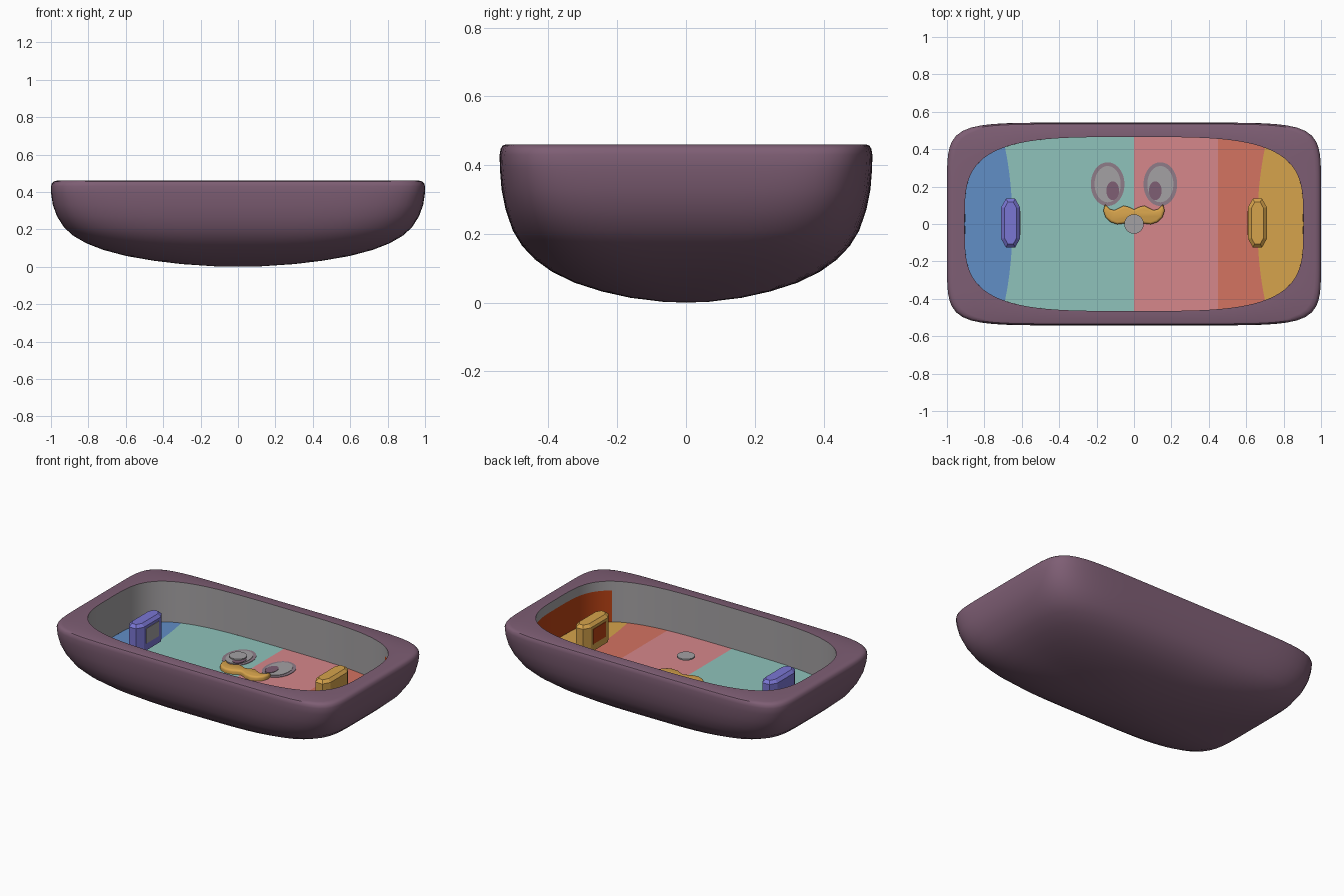
import bpy, bmesh, math

if "Cube" in bpy.data.objects:
    bpy.data.objects.remove(bpy.data.objects["Cube"])


def material(name, r, g, b):
    m = bpy.data.materials.new(name)
    lin = [((c / 255 + 0.055) / 1.055) ** 2.4 for c in (r, g, b)]
    m.diffuse_color = (*lin, 1)
    m.use_nodes = True
    m.node_tree.nodes["Principled BSDF"].inputs["Base Color"].default_value = m.diffuse_color
    return m


PURPLE = material("plum", 126, 94, 116)
TEAL = material("teal", 143, 194, 187)
PINK = material("pink", 214, 135, 139)
RED = material("coral red", 211, 115, 97)
GOLD = material("gold", 214, 163, 76)
BLUE = material("blue", 97, 142, 198)
VIOLET = material("violet", 122, 118, 212)
GRAY = material("light gray", 164, 161, 163)
ORANGE = material("burnt orange", 186, 66, 20)
RING = material("gray plum", 142, 124, 136)

FLOOR_Z = 0.20
TOP_Z = 0.46
A, B, N = 0.905, 0.465, 3.7      # opening outline


def finish(name, bm, mats, angle=35):
    me = bpy.data.meshes.new(name)
    bm.to_mesh(me)
    bm.free()
    ob = bpy.data.objects.new(name, me)
    bpy.context.collection.objects.link(ob)
    for m in mats:
        me.materials.append(m)
    bpy.ops.object.select_all(action='DESELECT')
    ob.select_set(True)
    bpy.context.view_layer.objects.active = ob
    bpy.ops.object.shade_smooth_by_angle(angle=math.radians(angle))
    return ob


def outline(bm, a, b, n, z, segs=144):
    """Superellipse ring, counterclockwise."""
    ring = []
    for i in range(segs):
        t = 2 * math.pi * i / segs
        c, s = math.cos(t), math.sin(t)
        r = (abs(c) ** n + abs(s) ** n) ** (-1 / n)
        ring.append(bm.verts.new((a * r * c, b * r * s, z)))
    return ring


def loft(bm, rings):
    for lo, hi in zip(rings, rings[1:]):
        k = len(lo)
        for i in range(k):
            j = (i + 1) % k
            bm.faces.new((lo[i], lo[j], hi[j], hi[i]))


# Outer tub: domed underside, rounded edge, flat rim
bm = bmesh.new()
profile = [(0.12, 2.2, 0.002), (0.30, 2.4, 0.014), (0.45, 2.7, 0.032),
           (0.60, 3.1, 0.058), (0.72, 3.6, 0.09), (0.81, 4.2, 0.125),
           (0.88, 4.9, 0.165), (0.93, 5.6, 0.21), (0.968, 6.3, 0.27),
           (0.99, 7.0, 0.33), (0.999, 7.6, 0.39), (1.0, 8.0, 0.43),
           (0.995, 8.0, 0.447), (0.985, 8.0, 0.456), (0.968, 7.8, TOP_Z)]
rings = [outline(bm, s, 0.542 * s, n, z) for s, n, z in profile]
rings.append(outline(bm, A, B, N, TOP_Z))
loft(bm, rings)
tip = bm.verts.new((0, 0, 0))
first = rings[0]
for i in range(len(first)):
    bm.faces.new((first[(i + 1) % len(first)], first[i], tip))
finish("tub_shell", bm, [PURPLE])

# Inner wall, with an orange band on the +x end
bm = bmesh.new()
loft(bm, [outline(bm, A, B, N, z) for z in (TOP_Z, 0.40, FLOOR_Z)])
for f in bm.faces:
    c = f.calc_center_median()
    f.material_index = int(c.x > 0.78 and c.z < 0.40)
finish("inner_wall", bm, [GRAY, ORANGE])

# Floor in coloured bands with slightly bowed borders
bm = bmesh.new()
borders = [(-A, 0), (-0.65, -1), (0, 0), (0.45, 0), (0.66, 1), (A, 0)]
ROWS, COLS = 16, 16
for k, ((x0, b0), (x1, b1)) in enumerate(zip(borders, borders[1:])):
    grid = []
    for i in range(COLS + 1):
        f = i / COLS
        # cluster columns towards the rounded ends
        if k == 0:
            f = f * f
        elif k == 4:
            f = 1 - (1 - f) ** 2
        col = []
        for j in range(ROWS + 1):
            v = 2 * j / ROWS - 1
            x = x0 + (x1 - x0) * f + 0.04 * v * v * (b0 + (b1 - b0) * f)
            h = B * max(0, 1 - abs(x / A) ** N) ** (1 / N)
            col.append(bm.verts.new((x, v * h, FLOOR_Z)))
        grid.append(col)
    for i in range(COLS):
        for j in range(ROWS):
            bm.faces.new((grid[i][j], grid[i + 1][j], grid[i + 1][j + 1],
                          grid[i][j + 1])).material_index = k
bmesh.ops.remove_doubles(bm, verts=bm.verts[:], dist=1e-5)
finish("striped_floor", bm, [BLUE, TEAL, PINK, RED, GOLD])


def prism(name, pts, z0, z1, mat, bevel, segs, angle=35):
    """Extruded outline with a bevelled top edge."""
    bm = bmesh.new()
    face = bm.faces.new([bm.verts.new((x, y, z0)) for x, y in pts])
    up = bmesh.ops.extrude_face_region(bm, geom=[face], use_keep_orig=True)["geom"]
    for v in up:
        if isinstance(v, bmesh.types.BMVert):
            v.co.z = z1
    bmesh.ops.recalc_face_normals(bm, faces=bm.faces[:])
    if bevel:
        edges = [e for e in bm.edges if all(v.co.z > z1 - 1e-5 for v in e.verts)]
        bmesh.ops.bevel(bm, geom=edges, offset=bevel, segments=segs,
                        affect='EDGES', profile=0.5)
    return finish(name, bm, [mat], angle)


def disc(name, x, y, rx, ry, z0, z1, mat):
    pts = [(x + rx * math.cos(t * math.pi / 24), y + ry * math.sin(t * math.pi / 24))
           for t in range(48)]
    prism(name, pts, z0, z1, mat, 0, 0)


# Goals at both ends, with a panel on the inward face
for side, label, mat, panel in ((-1, "left", VIOLET, GRAY), (1, "right", GOLD, ORANGE)):
    pts = [(0.05, -0.085), (0.05, 0.085), (0.025, 0.13), (-0.025, 0.13),
           (-0.05, 0.085), (-0.05, -0.085), (-0.025, -0.13), (0.025, -0.13)]
    prism(label + "_goal", [(x + side * 0.66, y + 0.005) for x, y in pts],
          0.225, 0.40, mat, 0.018, 1, 20)
    x = side * 0.61
    prism(label + "_goal_panel",
          [(x - 0.003, -0.06), (x + 0.003, -0.06), (x + 0.003, 0.07), (x - 0.003, 0.07)],
          0.27, 0.365, panel, 0, 0)

# Eyes
for side, label in ((-1, "left"), (1, "right")):
    disc(label + "_eye_ring", side * 0.141, 0.213, 0.09, 0.117, FLOOR_Z, 0.203, RING)
    disc(label + "_eye", side * 0.141, 0.213, 0.07, 0.097, FLOOR_Z, 0.206, GRAY)
    disc(label + "_pupil", side * 0.114, 0.178, 0.034, 0.05, FLOOR_Z, 0.209, PURPLE)

# Moustache
half = [(0.03, 0.092), (0.055, 0.098), (0.08, 0.085), (0.105, 0.074), (0.13, 0.08),
        (0.155, 0.106), (0.164, 0.07), (0.152, 0.035), (0.125, 0.01), (0.09, -0.002),
        (0.05, 0.003), (0.02, 0.018)]
pts = [(0, 0.078)] + half + [(0, 0.025)] + [(-x, y) for x, y in reversed(half)]
prism("moustache", pts, FLOOR_Z, 0.228, GOLD, 0.013, 3, 50)

# Hovering puck in the middle
disc("puck", 0, 0, 0.052, 0.052, 0.326, 0.335, GRAY)
